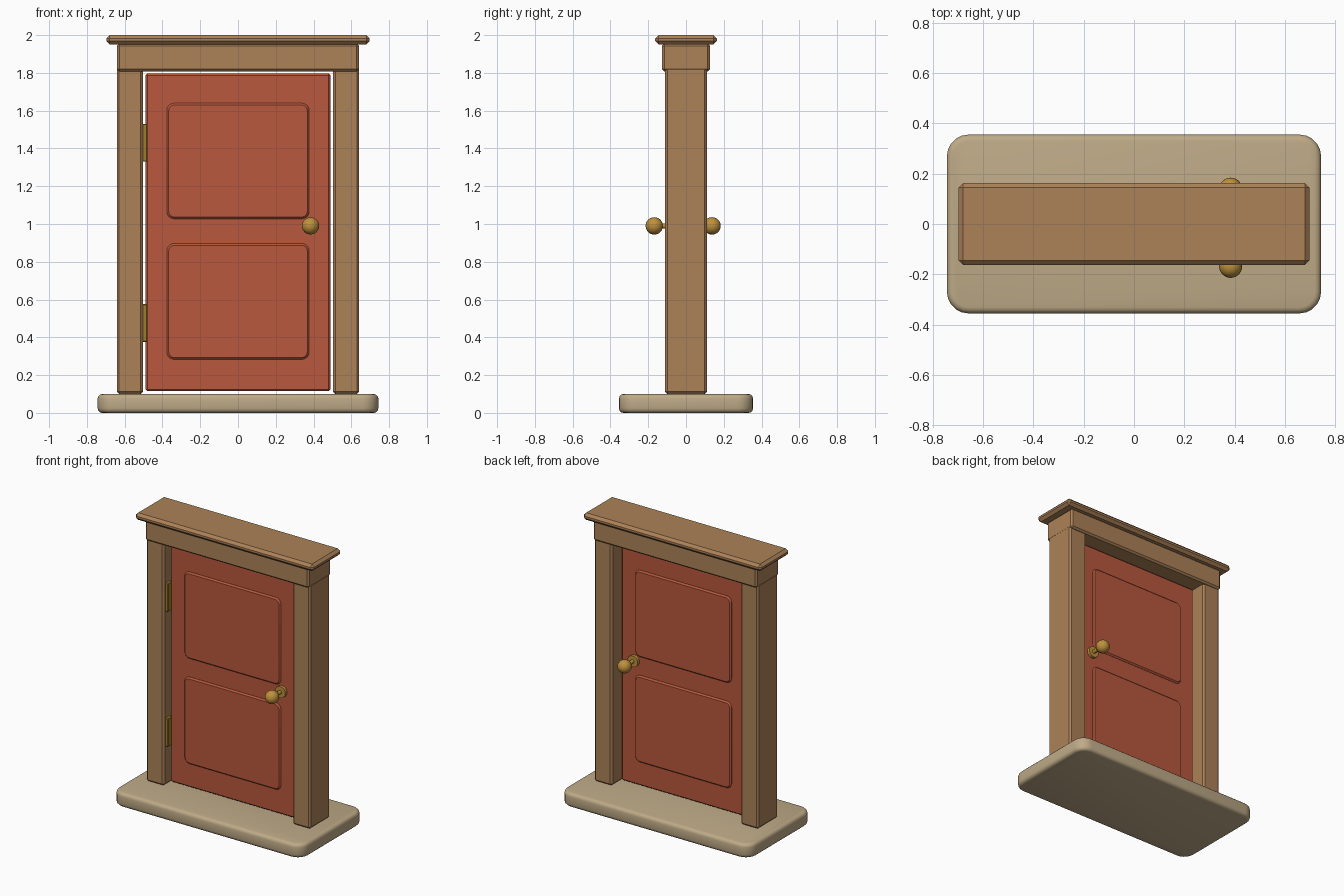
import bpy, bmesh, math
from mathutils import Matrix, Vector

if "Cube" in bpy.data.objects:
    bpy.data.objects.remove(bpy.data.objects["Cube"])


def material(name, rgb):
    lin = [(c / 255 / 12.92) if c < 11 else ((c / 255 + 0.055) / 1.055) ** 2.4 for c in rgb]
    m = bpy.data.materials.new(name)
    m.diffuse_color = (*lin, 1)
    m.use_nodes = True
    m.node_tree.nodes["Principled BSDF"].inputs["Base Color"].default_value = m.diffuse_color
    return m


WOOD = material("warm wood", (172, 130, 88))
RED = material("red paint", (184, 88, 61))
STONE = material("tan stone", (190, 170, 135))
BRASS = material("brass", (190, 144, 60))
HINGE = material("dark brass", (160, 124, 44))


def finish(name, bm, mat, angle=35):
    bmesh.ops.recalc_face_normals(bm, faces=bm.faces)
    me = bpy.data.meshes.new(name)
    bm.to_mesh(me)
    bm.free()
    me.materials.append(mat)
    me.shade_smooth()
    me.set_sharp_from_angle(angle=math.radians(angle))
    ob = bpy.data.objects.new(name, me)
    bpy.context.collection.objects.link(ob)
    return ob


def box(name, lo, hi, mat, bevel=0.01, seg=1, corner=0, axis=2, angle=35):
    """Box from lo to hi; edges along `axis` may get a larger rounded corner first."""
    lo, hi = Vector(lo), Vector(hi)
    bm = bmesh.new()
    bmesh.ops.create_cube(bm, size=1)
    for v in bm.verts:
        v.co = Vector((hi[i] + lo[i]) / 2 + v.co[i] * (hi[i] - lo[i]) for i in range(3))
    edges = bm.edges[:]
    if corner:
        along = [e for e in bm.edges
                 if abs((e.verts[0].co - e.verts[1].co).normalized()[axis]) > 0.9]
        bmesh.ops.bevel(bm, geom=along, offset=corner, segments=5, profile=0.5,
                        affect='EDGES')
        # the rims of the two end faces
        edges = [e for e in bm.edges
                 if abs(e.verts[0].co[axis] - e.verts[1].co[axis]) < 1e-5]
    bmesh.ops.bevel(bm, geom=edges, offset=bevel, segments=seg, profile=0.5,
                    affect='EDGES')
    return finish(name, bm, mat, angle)


# stone step
box("step", (-0.743, -0.355, 0), (0.743, 0.355, 0.1), STONE, 0.024, 3, 0.085)

# frame: posts, lintel and cap
for side, x in (("left", -0.572), ("right", 0.572)):
    box(side + "_post", (x - 0.069, -0.111, 0.1), (x + 0.069, 0.111, 1.83), WOOD, 0.012)
box("lintel", (-0.64, -0.127, 1.808), (0.64, 0.127, 1.955), WOOD, 0.012)
box("cap", (-0.697, -0.163, 1.95), (0.697, 0.163, 2.0), WOOD, 0.018)

# door leaf with raised panels on both faces
MID = -0.015
box("door", (-0.489, MID - 0.042, 0.115), (0.489, MID + 0.042, 1.797), RED, 0.01)
for name, z0, z1 in (("lower_panel", 0.283, 0.897), ("upper_panel", 1.027, 1.64)):
    box(name, (-0.377, MID - 0.053, z0), (0.377, MID + 0.053, z1), RED,
        0.01, 1, 0.04, 1)

# hinges
for name, z in (("lower_hinge", 0.476), ("upper_hinge", 1.43)):
    box(name, (-0.506, -0.095, z - 0.1), (-0.48, -0.045, z + 0.1), HINGE, 0.004)

# knobs: rose, neck and ball on each face
for side, s in (("front", -1), ("back", 1)):
    def at(d):
        return Matrix.Translation((0.384, MID + s * d, 0.99)) @ Matrix.Rotation(math.pi / 2, 4, 'X')
    bm = bmesh.new()
    for r, d, depth in ((0.04, 0.05, 0.026), (0.013, 0.09, 0.09)):
        bmesh.ops.create_cone(bm, cap_ends=True, segments=16, radius1=r, radius2=r,
                              depth=depth, matrix=at(d))
    bmesh.ops.create_uvsphere(bm, u_segments=16, v_segments=12, radius=0.046,
                              matrix=at(0.153))
    finish(side + "_knob", bm, BRASS, 40)
